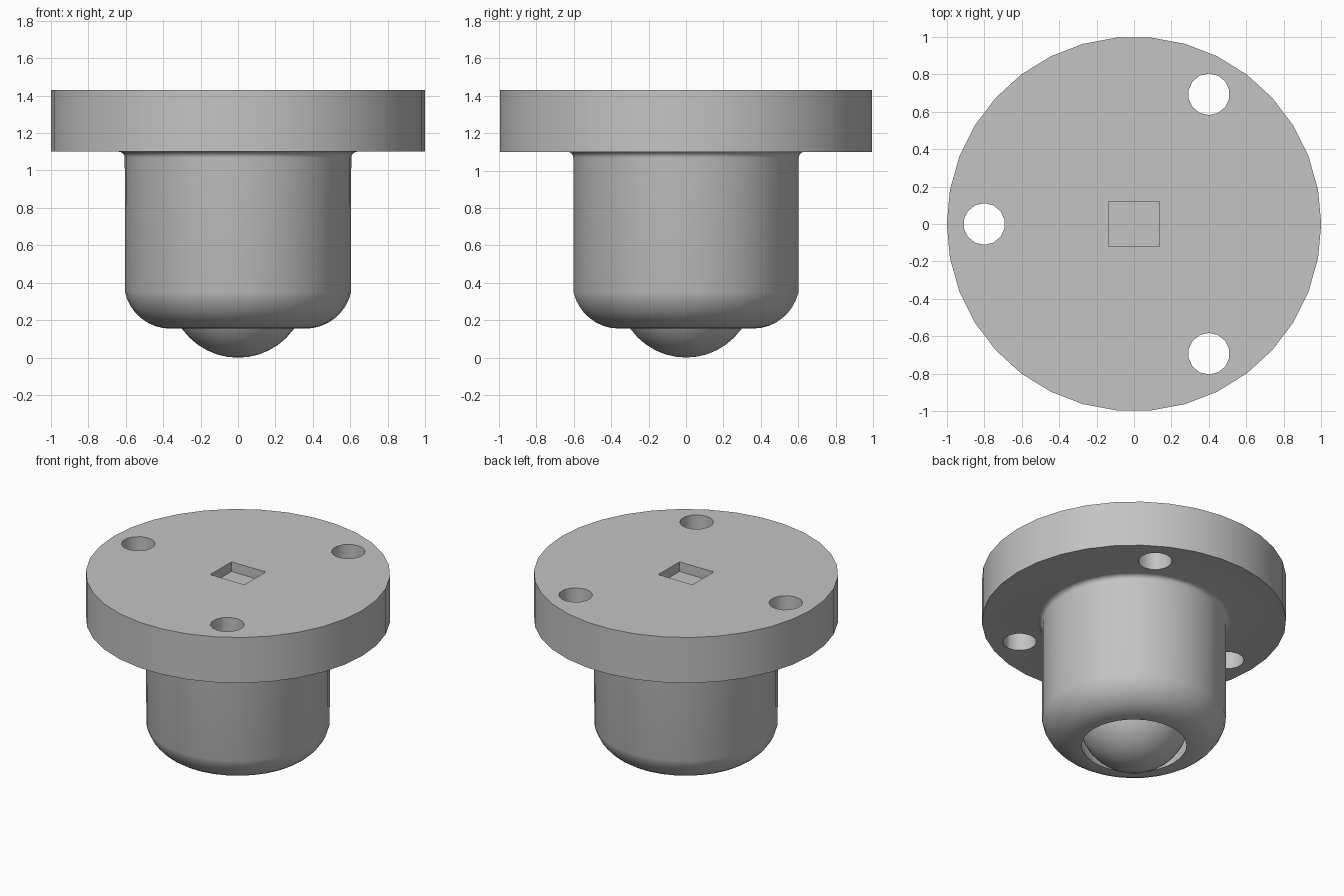
import bpy, bmesh
from math import sin, cos, pi, radians

old = bpy.data.objects.get("Cube")
if old:
    bpy.data.objects.remove(old, do_unlink=True)

# Single grey finish
grey = bpy.data.materials.new("plain_grey")
grey.use_nodes = True
COLOUR = (0.55, 0.55, 0.55, 1)
grey.diffuse_color = COLOUR
grey.node_tree.nodes["Principled BSDF"].inputs["Base Color"].default_value = COLOUR


def arc(cx, cz, r, start, end, steps):
    """Points on a circular arc, angles in degrees."""
    angles = [radians(start + (end - start) * i / steps) for i in range(steps + 1)]
    return [(cx + r * cos(a), cz + r * sin(a)) for a in angles]


def lathe(name, profile, sides):
    """Revolve an (r, z) profile about the z axis."""
    bm = bmesh.new()
    verts = [bm.verts.new((r, 0, z)) for r, z in profile]
    edges = [bm.edges.new(pair) for pair in zip(verts, verts[1:])]
    bmesh.ops.spin(bm, geom=verts + edges, axis=(0, 0, 1), cent=(0, 0, 0),
                   angle=2 * pi, steps=sides, use_duplicate=False)
    bmesh.ops.remove_doubles(bm, verts=bm.verts, dist=0.0005)
    bmesh.ops.recalc_face_normals(bm, faces=bm.faces)
    mesh = bpy.data.meshes.new(name)
    bm.to_mesh(mesh)
    bm.free()
    obj = bpy.data.objects.new(name, mesh)
    bpy.context.collection.objects.link(obj)
    mesh.materials.append(grey)
    return obj


def smooth(obj):
    bpy.ops.object.select_all(action='DESELECT')
    obj.select_set(True)
    bpy.context.view_layer.objects.active = obj
    bpy.ops.object.shade_smooth_by_angle(angle=radians(32))


def cut(target, cutter):
    """Subtract the cutter from the target and remove the cutter."""
    cutter.hide_render = True
    cutter.data.materials.append(grey)
    mod = target.modifiers.new("cut", 'BOOLEAN')
    mod.operation = 'DIFFERENCE'
    mod.solver = 'EXACT'
    mod.object = cutter
    bpy.ops.object.select_all(action='DESELECT')
    bpy.context.view_layer.objects.active = target
    target.select_set(True)
    bpy.ops.object.modifier_apply(modifier=mod.name)
    bpy.data.objects.remove(cutter, do_unlink=True)


TOP, UNDER, BOTTOM = 1.43, 1.1, 0.155
BALL_R = 0.367

# Flange, neck fillet, barrel, rounded lip and spherical socket in one profile
profile = [(0, TOP), (1, TOP), (1, UNDER)]
profile += arc(0.637, UNDER - 0.032, 0.032, 90, 180, 4)
profile += arc(0.36, 0.405, 0.25, -13, -90, 8)
profile += arc(0, BALL_R, 0.405, -31.6, 90, 12)
housing = lathe("flanged_housing", profile, 34)

# Three screw holes through the flange
for angle in (60, 180, 300):
    a = radians(angle)
    bpy.ops.mesh.primitive_cylinder_add(vertices=14, radius=0.111, depth=0.6,
                                        location=(0.8 * cos(a), 0.8 * sin(a), 1.27))
    cut(housing, bpy.context.object)

# Shallow rectangular pocket in the top
bpy.ops.mesh.primitive_cube_add(size=1, location=(0, 0, TOP))
pocket = bpy.context.object
pocket.scale = (0.274, 0.242, 0.14)
cut(housing, pocket)
smooth(housing)

# Rolling ball held in the socket
ball = lathe("rolling_ball", arc(0, BALL_R, BALL_R, -90, 90, 20), 34)
smooth(ball)
